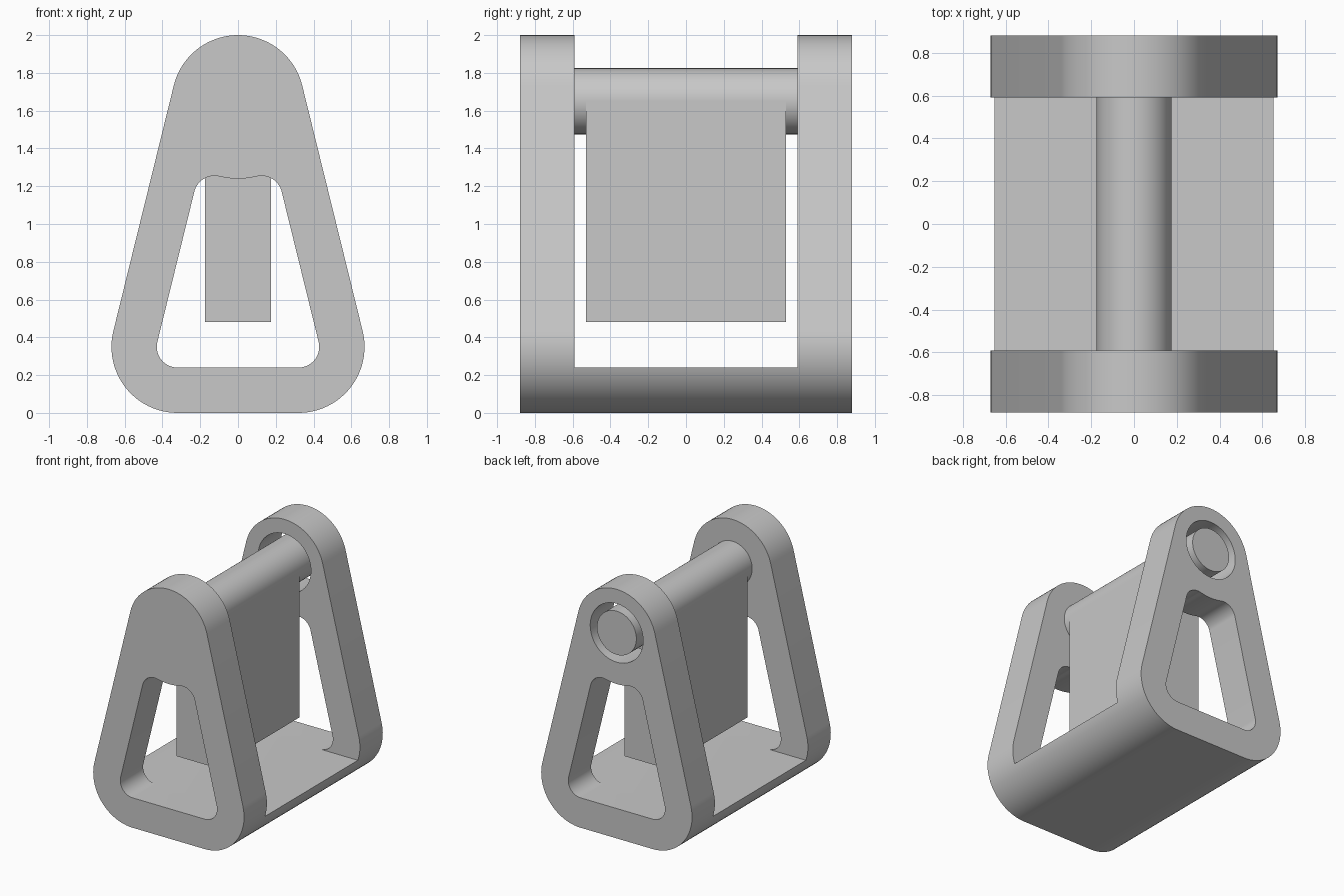
import bpy, bmesh
from math import sin, cos, atan2, pi

cube = bpy.data.objects.get("Cube")
if cube:
    bpy.data.objects.remove(cube, do_unlink=True)

# Main dimensions
DEPTH, INNER = 0.88, 0.59          # outer and inner faces of the side plates
FLOOR = 0.24                       # top of the base
PIN_Z, PIN_R, BORE_R = 1.65, 0.175, 0.235
FOOT_X, CORNER = 0.32, 0.35        # corner centres and radius of the outline
FILLET = CORNER - FLOOR
LEAN = atan2(FOOT_X, PIN_Z - CORNER)

grey = bpy.data.materials.new("plain grey")
grey.use_nodes = True
colour = (0.58, 0.58, 0.58, 1)
grey.diffuse_color = colour
grey.node_tree.nodes["Principled BSDF"].inputs["Base Color"].default_value = colour


def arc(cx, cz, r, start, end, steps=24):
    """Points of an arc in the xz plane."""
    angles = [start + (end - start) * i / steps for i in range(steps + 1)]
    return [(round(cx + r * cos(a), 5), round(cz + r * sin(a), 5)) for a in angles]


def circle(r):
    return arc(0, PIN_Z, r, 0, 2 * pi, 72)[:-1]


def box(x, z0, z1):
    return [(-x, z0), (x, z0), (x, z1), (-x, z1)]


def prism(name, profile, y0, y1):
    """Extrude an xz profile along y."""
    bm = bmesh.new()
    face = bm.faces.new([bm.verts.new((x, y0, z)) for x, z in profile])
    out = bmesh.ops.extrude_face_region(bm, geom=[face])
    for v in out["geom"]:
        if isinstance(v, bmesh.types.BMVert):
            v.co.y = y1
    bmesh.ops.recalc_face_normals(bm, faces=bm.faces)
    mesh = bpy.data.meshes.new(name)
    bm.to_mesh(mesh)
    bm.free()
    mesh.materials.append(grey)
    obj = bpy.data.objects.new(name, mesh)
    bpy.context.collection.objects.link(obj)
    return obj


def cut(target, cutter):
    """Subtract a solid and discard it."""
    mod = target.modifiers.new("cut", "BOOLEAN")
    mod.operation, mod.solver, mod.object = "DIFFERENCE", "EXACT", cutter
    bpy.context.view_layer.objects.active = target
    bpy.ops.object.modifier_apply(modifier=mod.name)
    bpy.data.objects.remove(cutter, do_unlink=True)


# Rounded triangle outline of the frame
outline = (arc(FOOT_X, CORNER, CORNER, -pi / 2, LEAN)
           + arc(0, PIN_Z, CORNER, LEAN, pi - LEAN, 40)
           + arc(-FOOT_X, CORNER, CORNER, pi - LEAN, 1.5 * pi))

# Window outline: parallel to the frame, dipping round the pin boss at the top
boss = 0.41
reach = boss + FILLET
top_x, top_z = reach * sin(LEAN), PIN_Z - reach * cos(LEAN)
window = (arc(FOOT_X, CORNER, FILLET, -pi / 2, LEAN)
          + arc(top_x, top_z, FILLET, LEAN, pi / 2 + LEAN)
          + arc(0, PIN_Z, boss, LEAN - pi / 2, -LEAN - pi / 2, 12)[1:-1]
          + arc(-top_x, top_z, FILLET, pi / 2 - LEAN, pi - LEAN)
          + arc(-FOOT_X, CORNER, FILLET, pi - LEAN, 1.5 * pi))

# Frame: two plates on a shared base, with windows and an open bore at the back
frame = prism("frame", outline, -DEPTH, DEPTH)
cut(frame, prism("gap_cutter", box(1, FLOOR, 3), -INNER, INNER))
cut(frame, prism("window_cutter", window, -1, 1))
cut(frame, prism("bore_cutter", circle(BORE_R), 0, 1))

# Pin fixed in the front plate, loose in the back bore, and its hanging panel
pin = prism("pin", circle(PIN_R), -INNER - 0.05, DEPTH)
panel = prism("hanging_panel", box(PIN_R, 0.48, PIN_Z), -0.53, 0.53)

bpy.ops.object.select_all(action="DESELECT")
for obj in (frame, pin, panel):
    obj.select_set(True)
bpy.context.view_layer.objects.active = frame
bpy.ops.object.shade_smooth_by_angle(angle=0.5)
